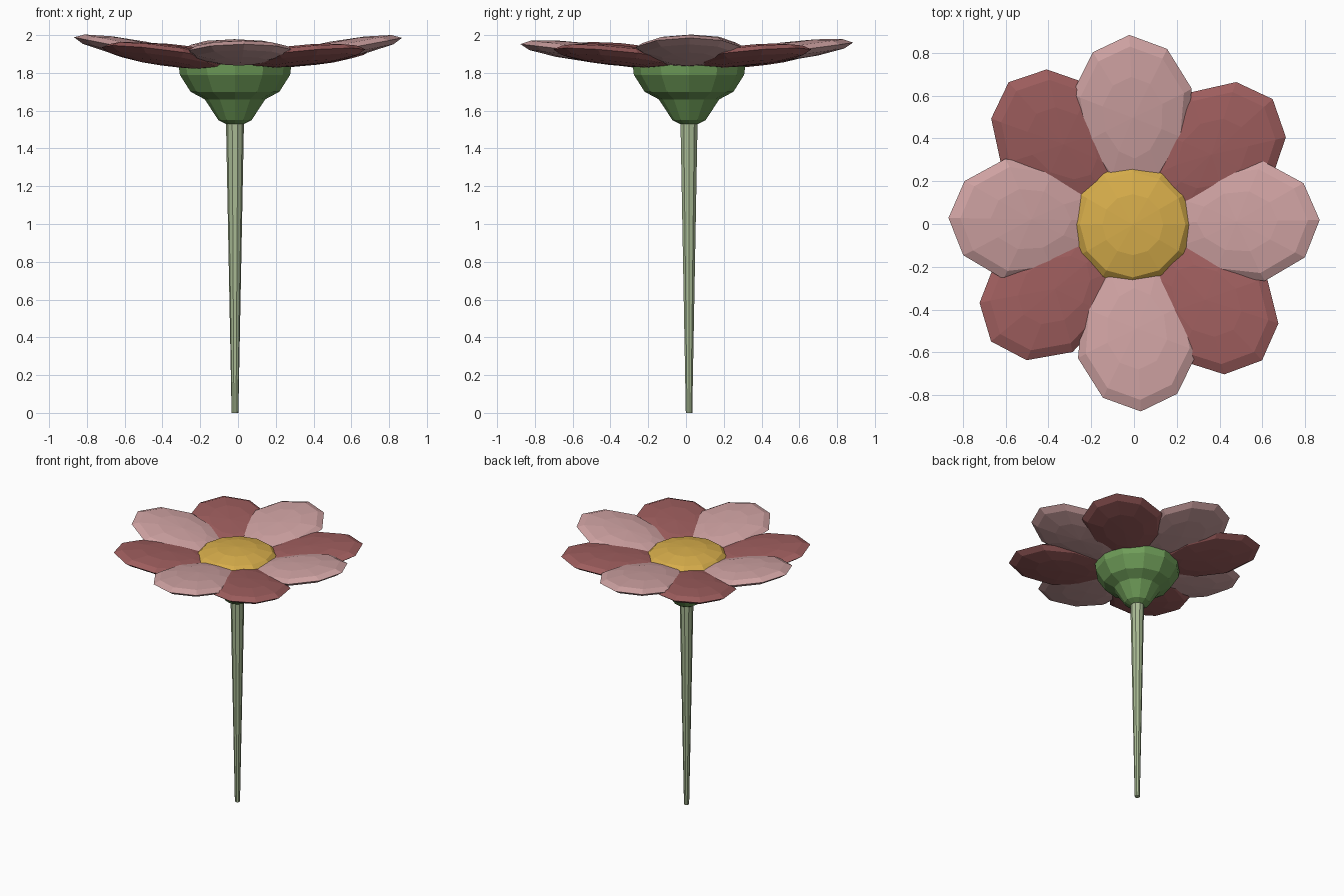
import bpy, bmesh
from math import sin, cos, pi, radians
from mathutils import Matrix, Vector

if "Cube" in bpy.data.objects:
    bpy.data.objects.remove(bpy.data.objects["Cube"])


def material(name, rgb):
    m = bpy.data.materials.new(name)
    m.diffuse_color = (*rgb, 1)
    m.use_nodes = True
    m.node_tree.nodes["Principled BSDF"].inputs["Base Color"].default_value = m.diffuse_color
    return m


PINK = material("light_pink", (0.62, 0.36, 0.36))
ROSE = material("dark_rose", (0.34, 0.11, 0.11))
GOLD = material("gold", (0.68, 0.42, 0.07))
GREEN = material("calyx_green", (0.16, 0.34, 0.10))
PALE = material("stem_green", (0.40, 0.50, 0.30))


def lathe(name, rings, sides, mat, cx=0.0, cy=0.0, taper=0.0):
    """Flat-shaded revolved shape from (radius, z) rings; zero radius is a pole."""
    bm = bmesh.new()
    loops = []
    for r, z in rings:
        n = 1 if r == 0 else sides
        loops.append([bm.verts.new((cx + r * cos(2 * pi * i / sides),
                                    cy + r * sin(2 * pi * i / sides), z)) for i in range(n)])
    for a, b in zip(loops, loops[1:]):
        for i in range(sides):
            j = (i + 1) % sides
            quad = [a[i % len(a)], a[j % len(a)], b[j % len(b)], b[i % len(b)]]
            bm.faces.new(list(dict.fromkeys(quad)))
    for loop in (loops[0], loops[-1]):
        if len(loop) > 1:
            bm.faces.new(loop)
    # narrow the end that faces -x
    for v in bm.verts:
        if v.co.x < 0:
            v.co.y *= 1 + taper * v.co.x
    bmesh.ops.recalc_face_normals(bm, faces=bm.faces)
    me = bpy.data.meshes.new(name)
    bm.to_mesh(me)
    bm.free()
    me.materials.append(mat)
    ob = bpy.data.objects.new(name, me)
    bpy.context.collection.objects.link(ob)
    return ob


def ball(n=6):
    return [(0 if k in (0, n) else sin(pi * k / n), -cos(pi * k / n)) for k in range(n + 1)]


def petal(name, mat, x, y, z, heading, tilt):
    ob = lathe(name, ball(), 10, mat, taper=0.4)
    ob.data.transform(Matrix.Translation(Vector((x, y, z)))
                      @ Matrix.Rotation(radians(heading), 4, 'Z')
                      @ Matrix.Rotation(radians(-tilt), 4, 'Y')
                      @ Matrix.Diagonal((0.385, 0.295, 0.05, 1)))


# stem and calyx
lathe("stem", [(0.018, 0), (0.048, 1.56)], 10, PALE, -0.016, 0.016)
lathe("calyx", [(0.05, 1.53), (0.088, 1.55), (0.16, 1.66), (0.235, 1.70),
                (0.292, 1.79), (0.30, 1.86), (0.24, 1.89)], 12, GREEN, -0.016, 0.016)

# upper light petals
petal("right_petal", PINK, 0.49, 0.012, 1.915, 1, 10.5)
petal("back_petal", PINK, -0.005, 0.503, 1.91, 92.5, 7.5)
petal("left_petal", PINK, -0.49, 0.022, 1.915, 179, 11)
petal("front_petal", PINK, 0.012, -0.495, 1.905, 273, 7)

# lower dark petals
for i, (angle, reach, tilt) in enumerate([(42, 0.49, 6), (131.5, 0.503, 7),
                                          (219.4, 0.484, 8), (313.2, 0.492, 6)]):
    a = radians(angle)
    petal(f"lower_petal_{i + 1}", ROSE, reach * cos(a), reach * sin(a), 1.892, angle, tilt)

# domed flower centre
lathe("flower_centre", [(r * 0.285, 1.89 + z * 0.07) for r, z in ball()], 12, GOLD, -0.006, -0.003)
